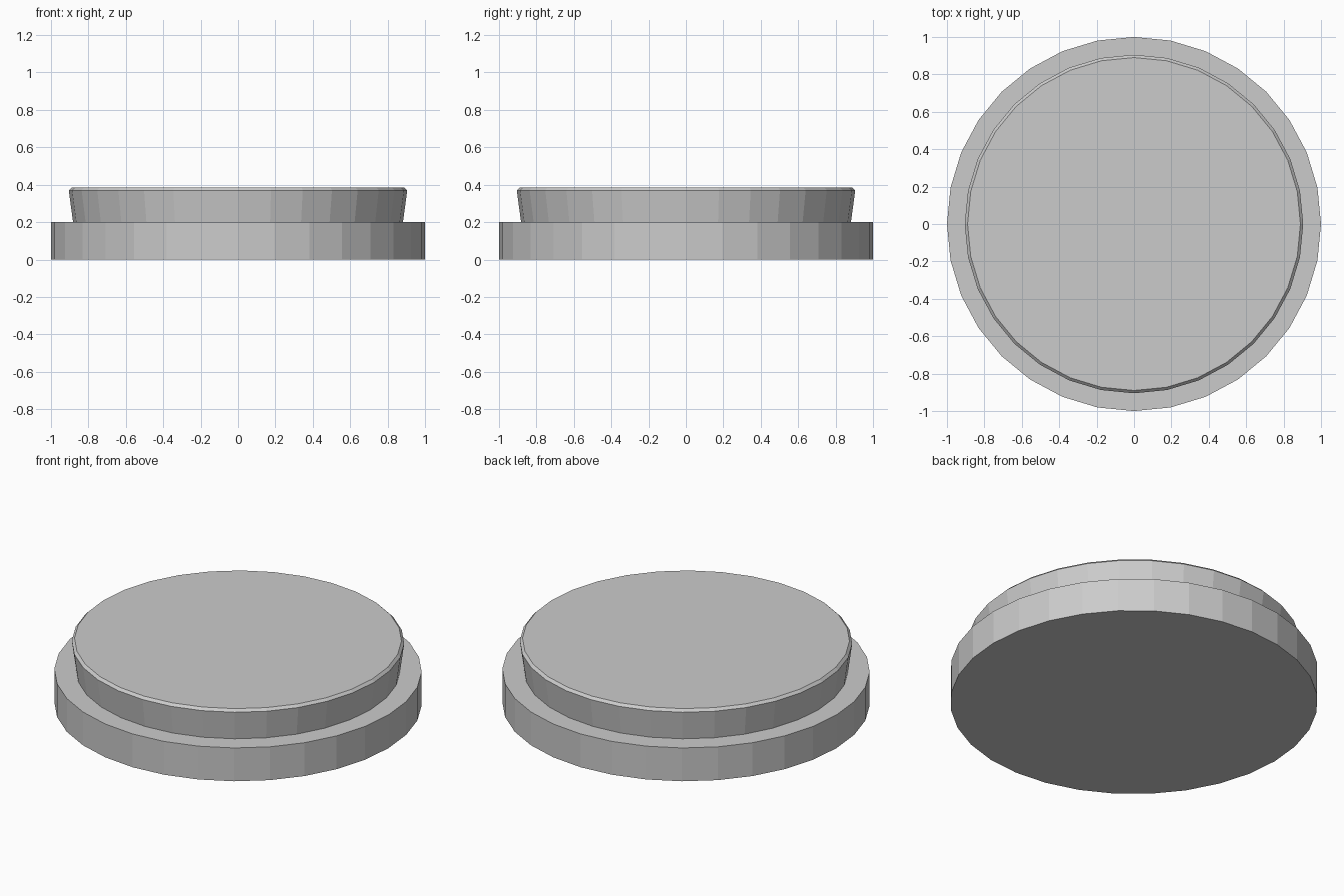
import bpy, bmesh
from math import cos, sin, tau

if "Cube" in bpy.data.objects:
    bpy.data.objects.remove(bpy.data.objects["Cube"])

SIDES = 32


def lathe(name, profile):
    """Revolve (radius, z) points into a capped, flat-shaded solid."""
    bm = bmesh.new()
    rings = [[bm.verts.new((r * cos(tau * i / SIDES), r * sin(tau * i / SIDES), z))
              for i in range(SIDES)] for r, z in profile]
    for low, high in zip(rings, rings[1:]):
        for i in range(SIDES):
            j = (i + 1) % SIDES
            bm.faces.new((low[i], low[j], high[j], high[i]))
    bm.faces.new(rings[0][::-1])
    bm.faces.new(rings[-1])
    mesh = bpy.data.meshes.new(name)
    bm.to_mesh(mesh)
    bm.free()
    obj = bpy.data.objects.new(name, mesh)
    bpy.context.collection.objects.link(obj)
    return obj


# Round base with ledge, flared raised disc and small top chamfer
lathe("stepped_round_base", [
    (1.0, 0.0), (1.0, 0.2),
    (0.882, 0.2), (0.905, 0.37), (0.89, 0.385),
])
